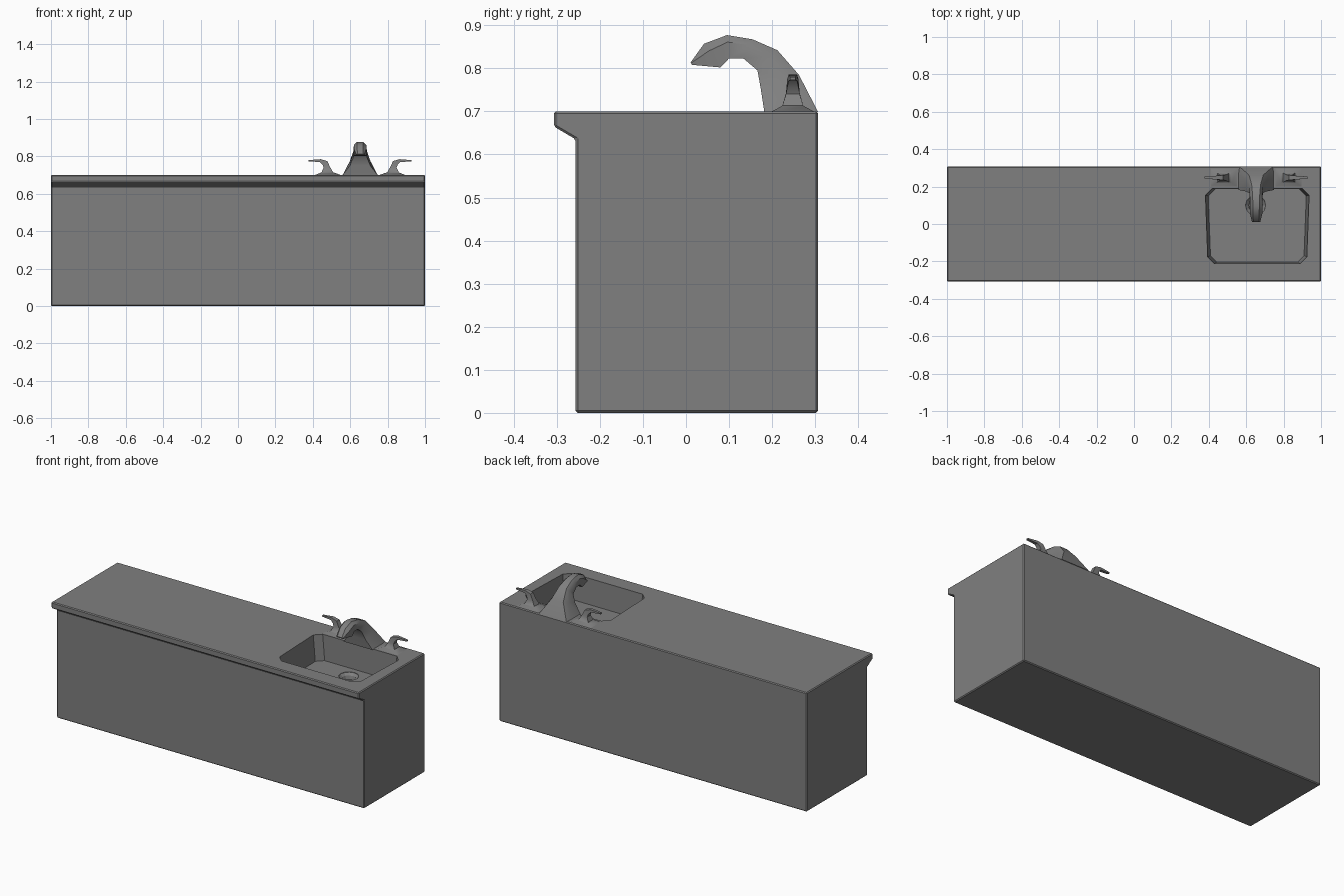
import bpy, bmesh, math

if "Cube" in bpy.data.objects:
    bpy.data.objects.remove(bpy.data.objects["Cube"])

CX = 0.653  # centre of the tap set

# Dark grey finish shared by all parts
grey = bpy.data.materials.new("dark_grey")
grey.diffuse_color = (0.215, 0.215, 0.215, 1)
grey.use_nodes = True
grey.node_tree.nodes["Principled BSDF"].inputs["Base Color"].default_value = grey.diffuse_color


def loft(name, rings, smooth=None):
    """Skin a list of equal-length point rings and cap both ends."""
    bm = bmesh.new()
    vs = [[bm.verts.new(p) for p in r] for r in rings]
    n = len(rings[0])
    for a, b in zip(vs, vs[1:]):
        for i in range(n):
            j = (i + 1) % n
            bm.faces.new((a[i], a[j], b[j], b[i]))
    bm.faces.new(vs[0])
    bm.faces.new(vs[-1])
    bmesh.ops.recalc_face_normals(bm, faces=bm.faces)
    me = bpy.data.meshes.new(name)
    bm.to_mesh(me)
    bm.free()
    me.materials.append(grey)
    ob = bpy.data.objects.new(name, me)
    bpy.context.collection.objects.link(ob)
    if smooth:
        bpy.ops.object.select_all(action='DESELECT')
        ob.select_set(True)
        bpy.context.view_layer.objects.active = ob
        bpy.ops.object.shade_smooth_by_angle(angle=math.radians(smooth))
    return ob


def cut(target, cutter):
    cutter.hide_render = True
    cutter.display_type = 'WIRE'
    m = target.modifiers.new("cut_" + cutter.name, 'BOOLEAN')
    m.operation = 'DIFFERENCE'
    m.solver = 'EXACT'
    m.object = cutter


# Cabinet with overhanging counter edge: one side profile run along x
profile = [(0.307, 0), (-0.256, 0), (-0.256, 0.635),
           (-0.307, 0.665), (-0.307, 0.70), (0.307, 0.70)]
counter = loft("counter_cabinet", [[(x, y, z) for y, z in profile] for x in (-1, 1)])
bev = counter.modifiers.new("soft_edges", 'BEVEL')
bev.width = 0.005
bev.segments = 1


# Basin: slightly tapered rectangle with clipped corners
def basin_ring(inset, z):
    back, front, y0, y1, c = 0.277 - inset, 0.265 - inset, -0.212 + inset / 2, 0.19 - inset / 4, 0.036
    half = [(front - c, y0), (front, y0 + c), (back, y1 - c), (back - c, y1)]
    pts = half + [(-x, y) for x, y in reversed(half)]
    return [(0.659 + x, y, z) for x, y in pts]


basin = loft("basin_cutter", [basin_ring(0, 0.75), basin_ring(0, 0.695), basin_ring(0.015, 0.55)])
cut(counter, basin)


# Drain recess in the basin floor
def circle(r, z, n=12):
    return [(0.65 + r * math.cos(2 * math.pi * i / n),
             0.10 + r * math.sin(2 * math.pi * i / n), z) for i in range(n)]


drain = loft("drain_cutter", [circle(0.055, 0.56), circle(0.054, 0.548),
                              circle(0.04, 0.535), circle(0.035, 0.515)])
cut(counter, drain)

# Spout: back point, front point, half widths at back and front
stations = [
    ((0.307, 0.698), (0.182, 0.698), 0.090, 0.095),
    ((0.262, 0.785), (0.174, 0.75), 0.038, 0.055),
    ((0.212, 0.842), (0.166, 0.795), 0.024, 0.036),
    ((0.155, 0.867), (0.133, 0.823), 0.019, 0.034),
    ((0.095, 0.877), (0.100, 0.823), 0.017, 0.034),
    ((0.042, 0.857), (0.080, 0.802), 0.016, 0.033),
    ((0.011, 0.814), (0.014, 0.808), 0.015, 0.022),
]
rings = []
for (ay, az), (by, bz), wa, wb in stations:
    my, mz = ay + (by - ay) * 0.3, az + (bz - az) * 0.3
    half = [(wa, ay, az), (wb, my, mz), (wb, by, bz)]
    pts = half + [(-x, y, z) for x, y, z in reversed(half)]
    rings.append([(CX + x, y, z) for x, y, z in pts])
loft("spout", rings, 40)

# Tap handles: inner point, outer point, half depth; mirrored about the spout
sections = [
    ((0.750, 0.698), (0.900, 0.698), 0.052),
    ((0.785, 0.711), (0.868, 0.711), 0.028),
    ((0.797, 0.714), (0.860, 0.714), 0.024),
    ((0.813, 0.742), (0.848, 0.740), 0.016),
    ((0.829, 0.775), (0.854, 0.756), 0.013),
    ((0.864, 0.785), (0.868, 0.770), 0.010),
    ((0.928, 0.780), (0.928, 0.773), 0.006),
]
for side, label in ((1, "right"), (-1, "left")):
    rings = []
    for (ax, az), (bx, bz), d in sections:
        ax, bx = CX + side * (ax - CX), CX + side * (bx - CX)
        y = 0.248
        rings.append([(ax, y - d, az), (bx, y - d, bz), (bx, y + d, bz), (ax, y + d, az)])
    loft(label + "_tap_handle", rings, 40)
